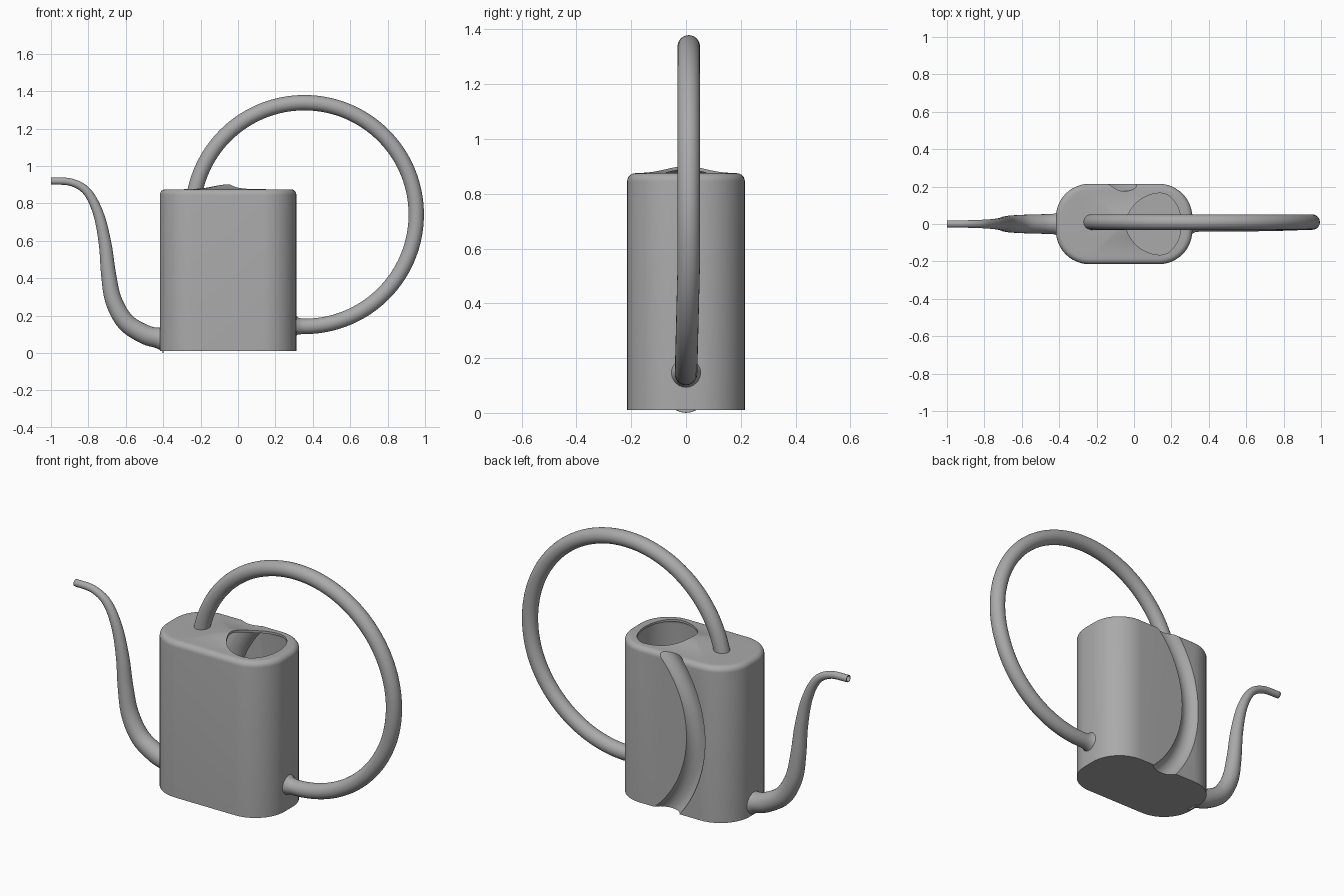
import bpy, bmesh, math
from mathutils import Vector

old = bpy.data.objects.get("Cube")
if old:
    bpy.data.objects.remove(old, do_unlink=True)

grey = bpy.data.materials.new("satin grey")
grey.use_nodes = True
grey.diffuse_color = (0.4, 0.4, 0.4, 1)
grey.node_tree.nodes["Principled BSDF"].inputs["Base Color"].default_value = (0.4, 0.4, 0.4, 1)

CX, HALF_X, HALF_Y, CORNER = -0.053, 0.365, 0.215, 0.18


def add_object(name, bm):
    bmesh.ops.recalc_face_normals(bm, faces=bm.faces)
    mesh = bpy.data.meshes.new(name)
    bm.to_mesh(mesh)
    bm.free()
    obj = bpy.data.objects.new(name, mesh)
    bpy.context.collection.objects.link(obj)
    mesh.materials.append(grey)
    return obj


def smooth(obj, angle=40):
    bpy.ops.object.select_all(action='DESELECT')
    obj.select_set(True)
    bpy.context.view_layer.objects.active = obj
    bpy.ops.object.shade_smooth_by_angle(angle=math.radians(angle))


def loft(bm, rings):
    """Bridge closed rings of points; returns the vertex rings."""
    rows = [[bm.verts.new(p) for p in ring] for ring in rings]
    for a, b in zip(rows, rows[1:]):
        for i in range(len(a)):
            j = (i + 1) % len(a)
            bm.faces.new((a[i], a[j], b[j], b[i]))
    return rows


def outline(inset):
    """Rounded rectangle around the body centre."""
    r = CORNER - inset
    pts = []
    for k, (sx, sy) in enumerate([(1, 1), (-1, 1), (-1, -1), (1, -1)]):
        for i in range(13):
            a = math.pi / 2 * (k + i / 12)
            pts.append((sx * (HALF_X - CORNER) + r * math.cos(a),
                        sy * (HALF_Y - CORNER) + r * math.sin(a)))
    return pts


def dome(x, y):
    """Gentle swelling of the lid, highest just behind the filling hole."""
    return 0.026 * math.exp(-(x / 0.11) ** 2) * max(0, 1 - (y / 0.2) ** 2)


def body_solid(name, inset, bottom, top):
    bm = bmesh.new()
    edge = 0.03
    rings = [[(CX + x, y, bottom) for x, y in outline(inset)]]
    for i in range(7):
        a = math.pi / 2 * i / 6
        rings.append([(CX + x, y, top - edge + edge * math.sin(a))
                      for x, y in outline(inset + edge * (1 - math.cos(a)))])
    lid = outline(inset + edge)
    for k in range(1, 14):
        s = 1 - k / 14
        rings.append([(CX + x * s, y * s, top + dome(x * s, y * s)) for x, y in lid])
    rows = loft(bm, rings)
    bm.faces.new(rows[0])
    tip = bm.verts.new((CX, 0, top + dome(0, 0)))
    last = rows[-1]
    for i in range(len(last)):
        bm.faces.new((last[i], last[(i + 1) % len(last)], tip))
    return add_object(name, bm)


def tube(name, points, radii, sides=24, caps=False):
    """Sweep a circle along a path lying close to the xz plane."""
    bm = bmesh.new()
    rings = []
    for i, p in enumerate(points):
        t = (points[min(i + 1, len(points) - 1)] - points[max(i - 1, 0)]).normalized()
        side = Vector((0, 1, 0))
        up = t.cross(side).normalized()
        rings.append([p + radii[i] * (math.cos(a) * side + math.sin(a) * up)
                      for a in (2 * math.pi * k / sides for k in range(sides))])
    rows = loft(bm, rings)
    if caps:
        bm.faces.new(rows[0])
        bm.faces.new(rows[-1])
    return add_object(name, bm)


def cut(obj, cutter):
    mod = obj.modifiers.new("cut", 'BOOLEAN')
    mod.operation = 'DIFFERENCE'
    mod.solver = 'EXACT'
    mod.object = cutter
    bpy.context.view_layer.objects.active = obj
    bpy.ops.object.modifier_apply(modifier=mod.name)
    bpy.data.objects.remove(cutter, do_unlink=True)


def groove(radius):
    """Curved channel running down the back wall."""
    pts = []
    for i in range(49):
        a = math.radians(180 - 55 + 110 * i / 48)
        pts.append(Vector((0.435 + 0.645 * math.cos(a), 0.235, 0.45 + 0.645 * math.sin(a))))
    return tube("groove_cutter", pts, [radius] * len(pts), 32, True)


# Hollow body with the channel pressed into its back
body = body_solid("can_body", 0, 0.01, 0.875)
cut(body, groove(0.06))
cavity = body_solid("cavity_cutter", 0.012, 0.022, 0.863)
cut(cavity, groove(0.072))
cut(body, cavity)

# Teardrop filling hole in the lid
bm = bmesh.new()
drop = []
for i in range(64):
    a = 2 * math.pi * i / 64
    c, s = math.cos(a), math.sin(a)
    y = 0.165 * math.copysign(abs(s) ** (1.0 if c > 0 else 1.2), s)
    drop.append((0.14 + (0.112 if c > 0 else 0.185) * c, y))
rows = loft(bm, [[(x, y, z) for x, y in drop] for z in (0.8, 1.0)])
bm.faces.new(rows[0])
bm.faces.new(rows[1])
cut(body, add_object("hole_cutter", bm))
smooth(body, 35)

# Ring handle from the lid round to the lower side wall, flared where it joins
pts, radii = [], []
STEPS = 110
for i in range(STEPS + 1):
    a = math.radians(168 - 263.5 * i / STEPS)
    p = Vector((0.355 + 0.598 * math.cos(a), 0, 0.74 + 0.598 * math.sin(a)))
    p.y = 0.01 * min(1, max(0, (p.z - 0.14) / 0.4))
    pts.append(p)
    gap = max(0, p.x - 0.305) if i > STEPS / 2 else 1
    radii.append(0.041 + 0.022 * max(0, 1 - gap / 0.03) ** 2)
smooth(tube("ring_handle", pts, radii), 60)

# Swan neck spout: x, z and radius along its path
path = [(-0.40, 0.078, 0.078), (-0.425, 0.08, 0.056), (-0.50, 0.10, 0.052),
        (-0.60, 0.165, 0.049), (-0.665, 0.28, 0.045), (-0.692, 0.42, 0.04),
        (-0.71, 0.58, 0.034), (-0.745, 0.74, 0.028), (-0.805, 0.86, 0.023),
        (-0.89, 0.912, 0.02), (-1.0, 0.92, 0.019)]
knots = [Vector(k) for k in path]
knots = [2 * knots[0] - knots[1]] + knots + [2 * knots[-1] - knots[-2]]
pts, radii = [], []
for n in range(1, len(knots) - 2):
    a, b, c, d = knots[n - 1:n + 3]
    for i in range(8):
        t = i / 8
        q = 0.5 * (2 * b + (c - a) * t + (2 * a - 5 * b + 4 * c - d) * t ** 2
                   + (3 * b - a - 3 * c + d) * t ** 3)
        pts.append(Vector((q.x, 0, q.y)))
        radii.append(q.z)
pts.append(Vector((-1.0, 0, 0.92)))
radii.append(path[-1][2])
spout = tube("spout", pts, radii)
wall = spout.modifiers.new("wall", 'SOLIDIFY')
wall.thickness = 0.004
smooth(spout, 60)
